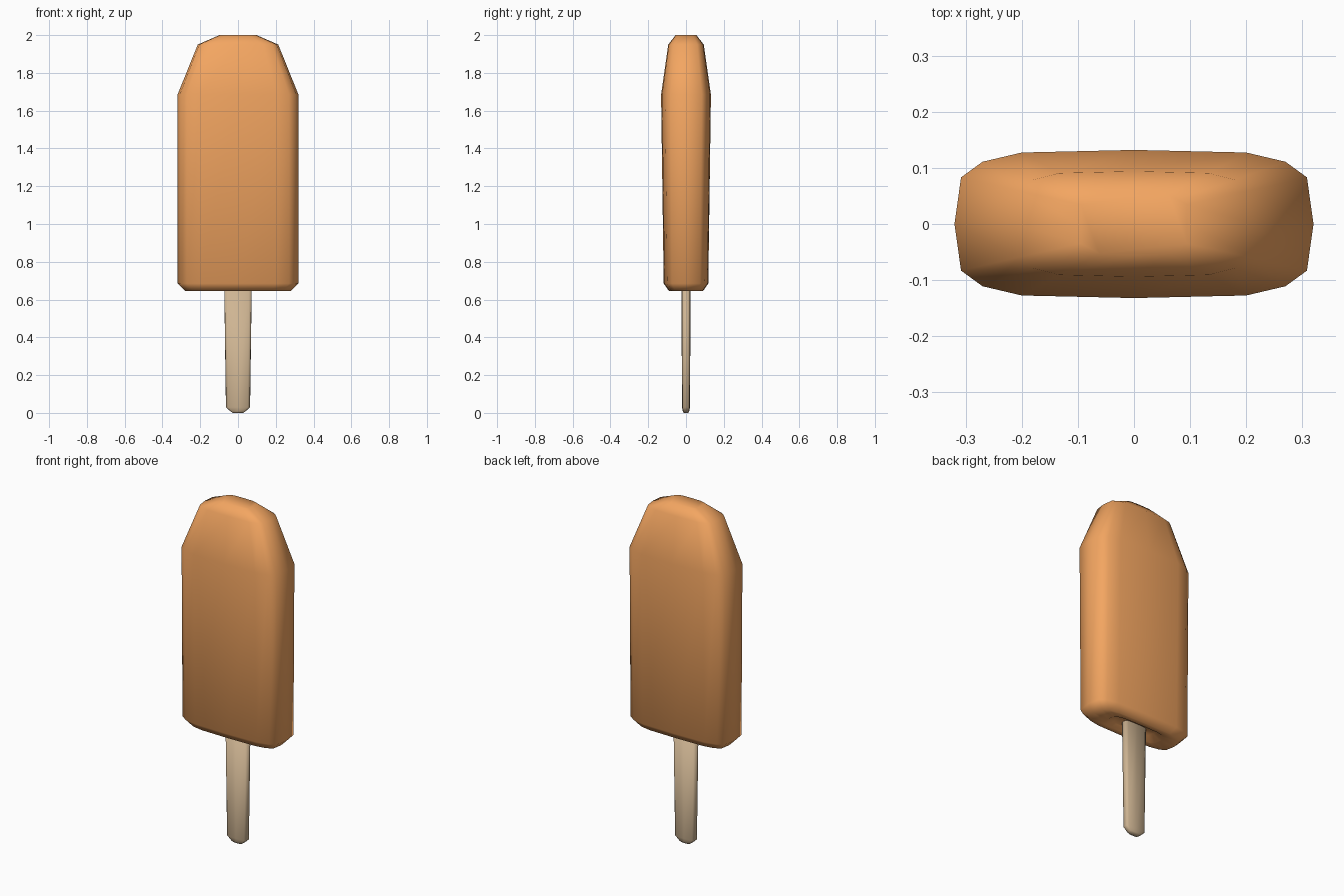
import bpy, bmesh

if "Cube" in bpy.data.objects:
    bpy.data.objects.remove(bpy.data.objects["Cube"])


def material(name, color):
    m = bpy.data.materials.new(name)
    m.diffuse_color = color
    m.use_nodes = True
    m.node_tree.nodes["Principled BSDF"].inputs["Base Color"].default_value = m.diffuse_color
    return m


def full_ring(quarter):
    # mirror a quarter outline (from +x axis to +y axis) into a closed loop
    half = quarter + [(-x, y) for x, y in reversed(quarter[:-1])]
    return half + [(x, -y) for x, y in reversed(half[1:-1])]


def loft(name, quarter, levels, mat):
    # levels: (z, x half width, y half depth) applied to a unit outline
    outline = full_ring(quarter)
    n = len(outline)
    bm = bmesh.new()
    rings = [[bm.verts.new((x * sx, y * sy, z)) for x, y in outline]
             for z, sx, sy in levels]
    for a, b in zip(rings, rings[1:]):
        for i in range(n):
            j = (i + 1) % n
            bm.faces.new((a[i], a[j], b[j], b[i]))
    bm.faces.new(rings[0][::-1])
    bm.faces.new(rings[-1])
    bmesh.ops.recalc_face_normals(bm, faces=bm.faces)
    me = bpy.data.meshes.new(name)
    bm.to_mesh(me)
    bm.free()
    me.materials.append(mat)
    me.shade_smooth()
    ob = bpy.data.objects.new(name, me)
    bpy.context.collection.objects.link(ob)
    return ob


orange = material("orange_ice", (0.9, 0.38, 0.12, 1))
wood = material("wood", (0.62, 0.46, 0.29, 1))

# Ice body: rounded slab, tapered to the top, shallow recess underneath
loft("ice_body",
     [(1, 0), (0.963, 0.63), (0.844, 0.84), (0.625, 0.965), (0, 1)],
     [(0.67, 0.13, 0.045), (0.645, 0.18, 0.06), (0.645, 0.28, 0.09),
      (0.685, 0.32, 0.118), (1.685, 0.32, 0.132), (1.95, 0.213, 0.094),
      (2.0, 0.098, 0.055)], orange)

# Flat wooden stick with a rounded foot
loft("stick",
     [(1, 0), (0.97, 0.6), (0.8, 0.9), (0, 1)],
     [(0.0, 0.028, 0.012), (0.008, 0.04, 0.017), (0.03, 0.064, 0.021),
      (0.75, 0.074, 0.025)], wood)
